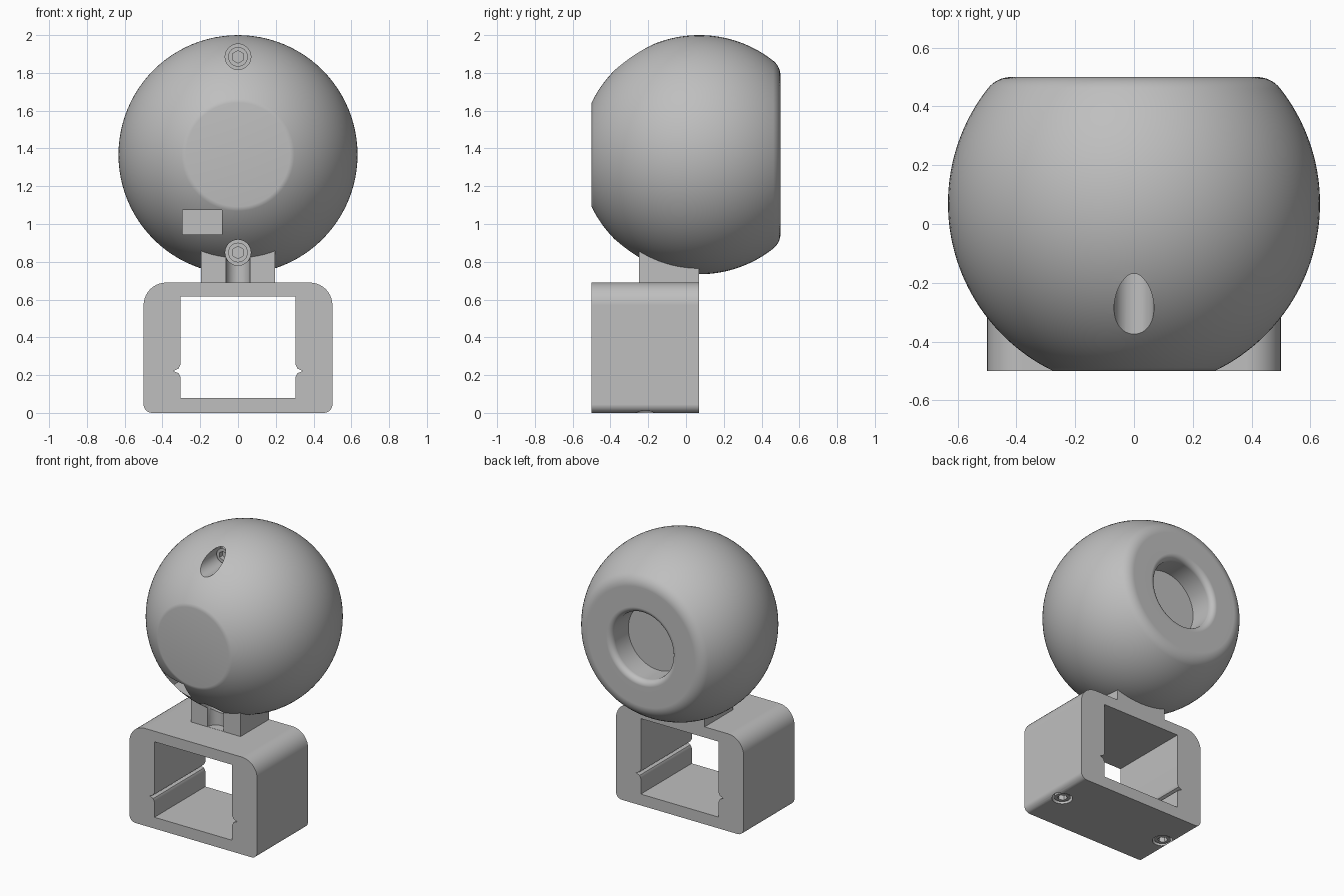
import bpy, bmesh
from math import sin, cos, pi, sqrt, atan2, radians
from mathutils import Matrix, Vector

if "Cube" in bpy.data.objects:
    bpy.data.objects.remove(bpy.data.objects["Cube"])

grey = bpy.data.materials.new("matte_grey")
grey.use_nodes = True
COLOUR = (0.52, 0.52, 0.52, 1)
grey.diffuse_color = COLOUR
grey.node_tree.nodes["Principled BSDF"].inputs["Base Color"].default_value = COLOUR


def make(name, bm):
    bmesh.ops.recalc_face_normals(bm, faces=bm.faces)
    mesh = bpy.data.meshes.new(name)
    bm.to_mesh(mesh)
    bm.free()
    mesh.materials.append(grey)
    obj = bpy.data.objects.new(name, mesh)
    bpy.context.collection.objects.link(obj)
    return obj


def arc(cx, cy, r, a0, a1, n):
    return [(cx + r * cos(a0 + (a1 - a0) * i / n), cy + r * sin(a0 + (a1 - a0) * i / n))
            for i in range(n + 1)]


def lathe(name, profile, steps=96):
    """Revolve (radius, y) points around the y axis."""
    bm = bmesh.new()
    vs = [bm.verts.new((r, y, 0)) for r, y in profile]
    es = [bm.edges.new(pair) for pair in zip(vs, vs[1:])]
    bmesh.ops.spin(bm, geom=vs + es, cent=(0, 0, 0), axis=(0, 1, 0),
                   angle=2 * pi, steps=steps, use_merge=True)
    bmesh.ops.remove_doubles(bm, verts=bm.verts, dist=1e-5)
    return make(name, bm)


def prism(name, outline, y0, y1):
    """Extrude an (x, z) outline along y."""
    bm = bmesh.new()
    face = bm.faces.new([bm.verts.new((x, y0, z)) for x, z in outline])
    ext = bmesh.ops.extrude_face_region(bm, geom=[face])["geom"]
    bmesh.ops.translate(bm, vec=(0, y1 - y0, 0),
                        verts=[v for v in ext if isinstance(v, bmesh.types.BMVert)])
    return make(name, bm)


def cylinder(name, start, end, r, n=40):
    a, b = Vector(start), Vector(end)
    rot = (b - a).to_track_quat('Z', 'Y').to_matrix().to_4x4()
    bm = bmesh.new()
    bmesh.ops.create_cone(bm, cap_ends=True, segments=n, radius1=r, radius2=r,
                          depth=(b - a).length,
                          matrix=Matrix.Translation((a + b) / 2) @ rot)
    return make(name, bm)


def block(name, x0, x1, y0, y1, z0, z1):
    return prism(name, [(x0, z0), (x1, z0), (x1, z1), (x0, z1)], y0, y1)


def activate(obj):
    bpy.ops.object.select_all(action='DESELECT')
    obj.select_set(True)
    bpy.context.view_layer.objects.active = obj


def cut(obj, *cutters):
    activate(obj)
    for c in cutters:
        mod = obj.modifiers.new("cut", 'BOOLEAN')
        mod.operation, mod.solver, mod.object = 'DIFFERENCE', 'EXACT', c
        bpy.ops.object.modifier_apply(modifier=mod.name)


def smooth(obj):
    activate(obj)
    bpy.ops.object.shade_smooth_by_angle(angle=radians(30))
    mod = obj.modifiers.new("flat_normals", 'WEIGHTED_NORMAL')
    mod.keep_sharp = True


def screw(name, head, direction):
    """Round cap head with a hexagon socket; head is the centre of its outer face."""
    h, d = Vector(head), Vector(direction)
    cap = cylinder(name, h, h + d * 0.07, 0.052, 32)
    socket = cylinder("cutter", h - d * 0.02, h + d * 0.035, 0.033, 6)
    cut(cap, socket)
    bpy.data.objects.remove(socket)
    smooth(cap)


# Ball body: truncated front, filleted back, round recess in the back
R, CY, CZ = 0.633, 0.07, 1.367
FRONT, BACK, FIL = -0.5, 0.5, 0.1
rim = sqrt((R - FIL) ** 2 - (BACK - FIL - CY) ** 2)
a_back = atan2(BACK - FIL - CY, rim)
a_front = atan2(FRONT - CY, sqrt(R ** 2 - (FRONT - CY) ** 2))
HOLE, LIP = 0.235, 0.04
profile = ([(0, FRONT)] + arc(0, CY, R, a_front, a_back, 44)
           + arc(rim, BACK - FIL, FIL, a_back, pi / 2, 8)[1:]
           + arc(HOLE + LIP, BACK - LIP, LIP, pi / 2, pi, 6)
           + [(HOLE, 0.31), (0, 0.31)])
ball = lathe("ball_body", profile)
ball.data.transform(Matrix.Translation((0, 0, CZ)))

# Neck between ball and frame
neck = block("neck", -0.195, 0.195, -0.25, 0.07, 0.68, 0.86)

# Screw wells, lower tool channel and cable slot
SCREW_Z = (CZ + 0.518, CZ - 0.518)
wells = [cylinder("well_cutter", (0, -0.6, z), (0, -0.1, z), 0.068) for z in SCREW_Z]
channel = cylinder("channel_cutter", (0, -0.25, 0.691), (0, -0.25, SCREW_Z[1]), 0.063)
slot = block("slot_cutter", -0.295, -0.085, -0.6, -0.2, 0.945, 1.075)
cut(ball, *wells, slot)
cut(neck, wells[1], channel)
for z, name in zip(SCREW_Z, ("upper_screw", "lower_screw")):
    screw(name, (0, -0.165, z), (0, 1, 0))

# Frame: rounded rectangular sleeve with a V groove in each inner wall
W, H, TOP_R, LOW_R = 0.5, 0.69, 0.12, 0.045
outline = (arc(W - LOW_R, LOW_R, LOW_R, -pi / 2, 0, 6)
           + arc(W - TOP_R, H - TOP_R, TOP_R, 0, pi / 2, 10)
           + arc(TOP_R - W, H - TOP_R, TOP_R, pi / 2, pi, 10)
           + arc(LOW_R - W, LOW_R, LOW_R, pi, 1.5 * pi, 6))
frame = prism("frame", outline, FRONT, 0.07)
half = [(0.305, 0.08), (0.305, 0.19), (0.315, 0.21), (0.343, 0.222),
        (0.315, 0.234), (0.305, 0.254), (0.305, 0.615)]
opening = prism("opening_cutter", half + [(-x, z) for x, z in reversed(half)], -0.7, 0.3)
cut(frame, opening)

# Underside screws in shallow wells
base_wells = []
for side, name in ((1, "left_base_screw"), (-1, "right_base_screw")):
    x, y = side * 0.42, -0.215
    base_wells.append(cylinder("base_cutter", (x, y, -0.1), (x, y, 0.05), 0.066))
    cut(frame, base_wells[-1])
    screw(name, (x, y, 0.008), (0, 0, 1))

for helper in wells + base_wells + [channel, slot, opening]:
    bpy.data.objects.remove(helper)
for part in (ball, neck, frame):
    smooth(part)
